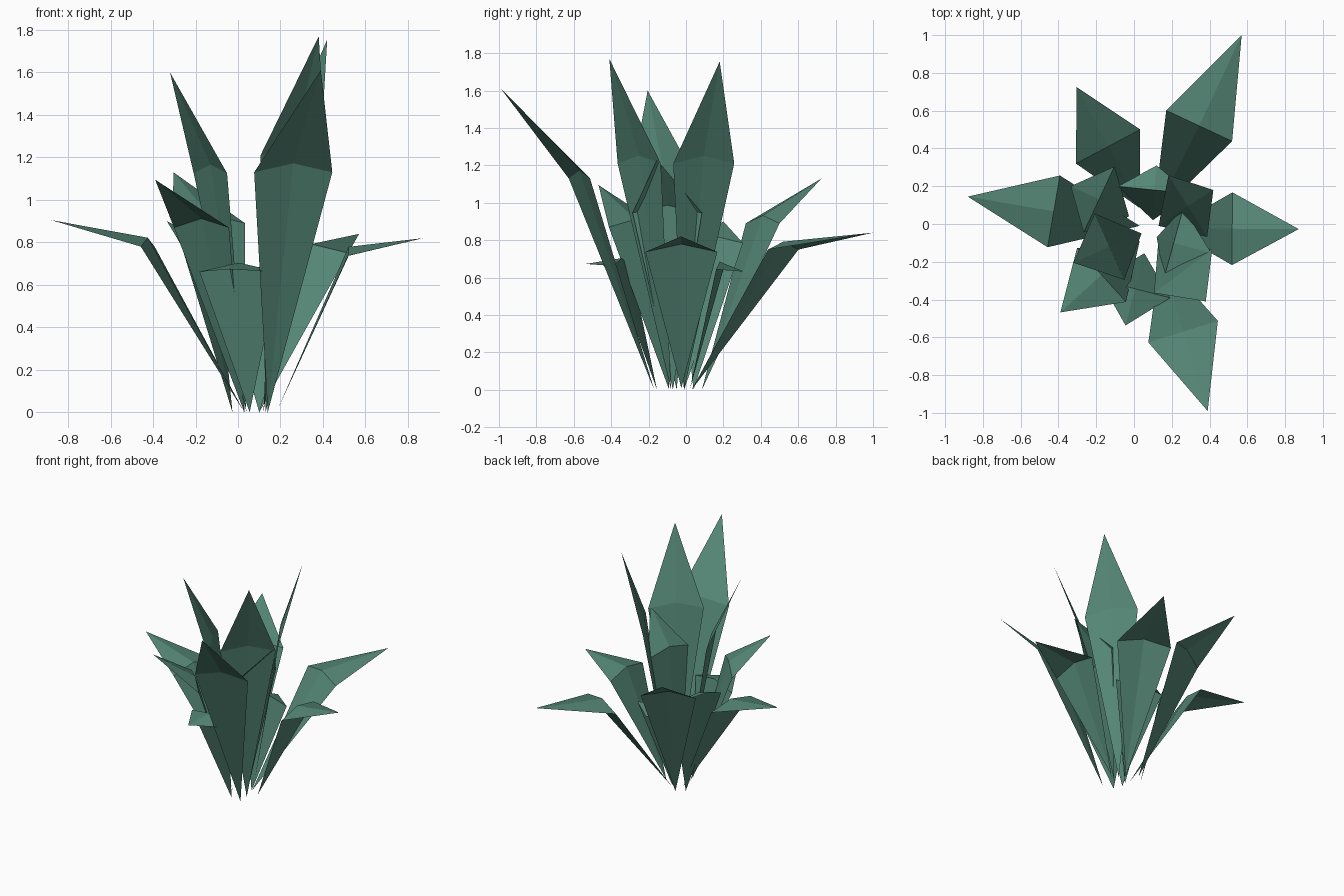
import bpy
from mathutils import Vector

cube = bpy.data.objects.get("Cube")
if cube:
    bpy.data.objects.remove(cube, do_unlink=True)

# One flat leaf green
green = bpy.data.materials.new("leaf_green")
green.use_nodes = True
color = (0.09, 0.24, 0.18, 1)
green.diffuse_color = color
green.node_tree.nodes["Principled BSDF"].inputs["Base Color"].default_value = color

WIDTH = 0.385
RIDGE = 0.042


def leaf(name, base, bend, tip):
    """Folded leaf: pointed base, wide creased bend, pointed tip."""
    base, bend, tip = Vector(base), Vector(bend), Vector(tip)
    out = tip - bend
    side = Vector((-out.y, out.x, 0)).normalized() * WIDTH / 2
    ridge = bend + Vector((0, 0, RIDGE))
    verts = [base, bend + side, ridge, bend - side, tip]
    faces = [(0, 2, 1), (0, 3, 2), (1, 2, 4), (2, 3, 4)]
    mesh = bpy.data.meshes.new(name)
    mesh.from_pydata(verts, [], faces)
    mesh.materials.append(green)
    obj = bpy.data.objects.new(name, mesh)
    bpy.context.collection.objects.link(obj)


# Tall upright leaves
leaf("tall_leaf_front", (0.14, -0.17, 0), (0.26, -0.57, 1.13), (0.39, -0.99, 1.61))
leaf("tall_leaf_front_left", (0.13, -0.08, 0), (0.26, -0.25, 1.21), (0.38, -0.41, 1.77))
leaf("tall_leaf_back_left", (0.13, -0.01, 0), (0.285, 0.095, 1.21), (0.42, 0.18, 1.755))
leaf("tall_leaf_right", (0.04, -0.05, 0), (-0.13, -0.12, 1.125), (-0.32, -0.205, 1.6))

# Middle leaves
leaf("middle_leaf_back", (0.03, 0.085, 0), (-0.137, 0.41, 0.89), (-0.304, 0.725, 1.13))
leaf("middle_leaf_front", (0.03, -0.09, 0), (-0.172, -0.27, 0.87), (-0.39, -0.468, 1.095))
leaf("middle_leaf_right", (-0.026, 0.04, 0), (-0.185, 0.13, 0.785), (-0.335, 0.2, 0.9))
leaf("middle_leaf_left", (0.12, -0.07, 0), (0.21, -0.1, 0.945), (0.41, -0.155, 1.23))

# Low spreading leaves
leaf("low_leaf_back_left", (0.1, 0.03, 0), (0.345, 0.52, 0.75), (0.57, 1.0, 0.84))
leaf("low_leaf_right", (0.03, -0.01, 0), (-0.425, 0.067, 0.78), (-0.88, 0.145, 0.905))
leaf("low_leaf_left", (0.185, -0.025, 0.01), (0.52, -0.025, 0.737), (0.872, -0.027, 0.82))
leaf("low_leaf_front", (0.055, -0.155, 0), (0.005, -0.343, 0.662), (-0.045, -0.537, 0.673))
leaf("low_leaf_back", (0.1, 0.02, 0), (0.107, 0.18, 0.643), (0.12, 0.31, 0.632))
